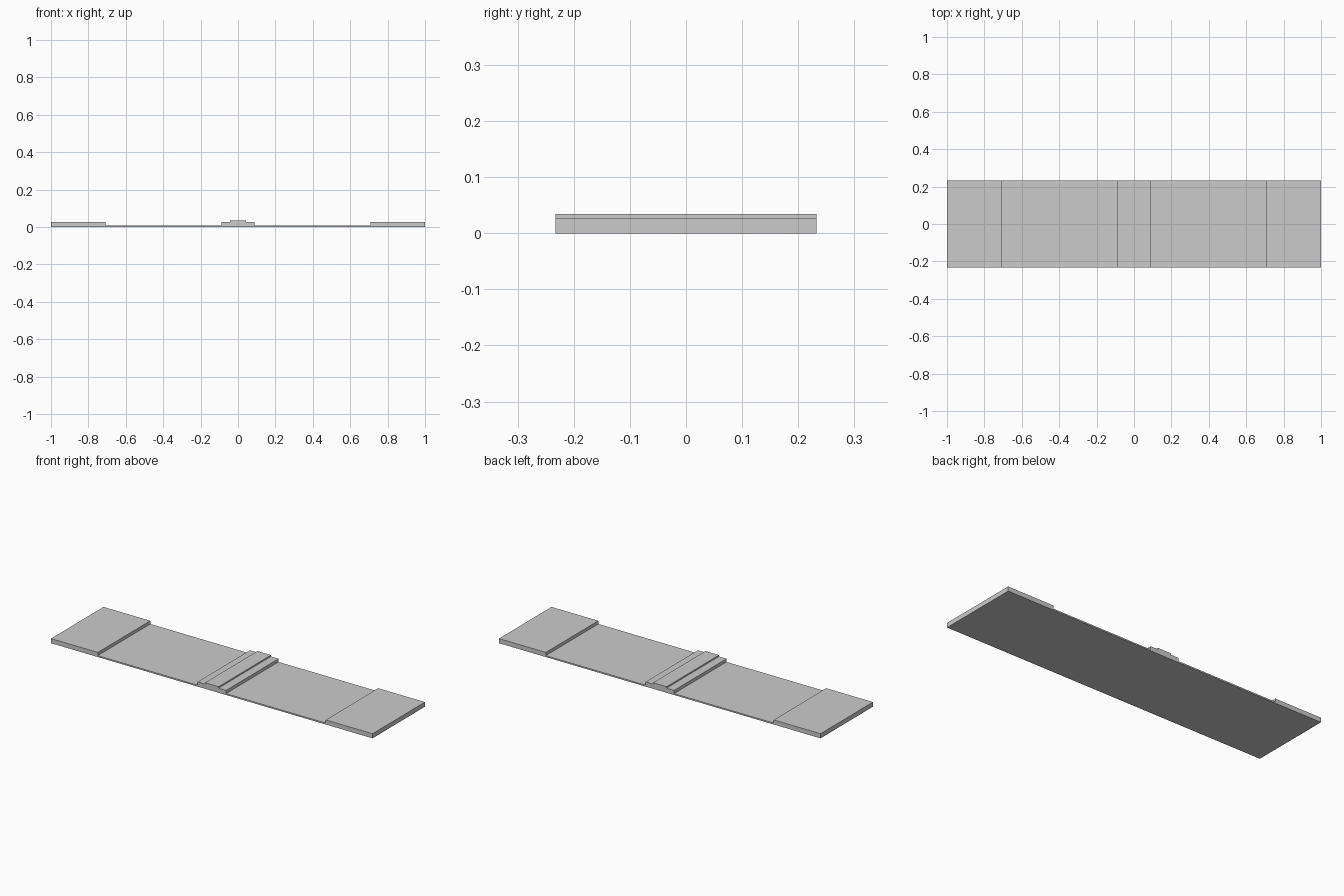
import bpy, bmesh

if "Cube" in bpy.data.objects:
    bpy.data.objects.remove(bpy.data.objects["Cube"])

HALF_WIDTH = 0.233

# Right half of the stepped cross-section (x, z), from centre outward
half = [(0.042, 0.034), (0.042, 0.026), (0.089, 0.026), (0.089, 0.008),
        (0.709, 0.008), (0.709, 0.026), (1.0, 0.026), (1.0, 0.0)]
profile = half + [(-x, z) for x, z in reversed(half)]

# Extrude the mirrored profile across the width
bm = bmesh.new()
face = bm.faces.new([bm.verts.new((x, -HALF_WIDTH, z)) for x, z in profile])
result = bmesh.ops.extrude_face_region(bm, geom=[face], use_keep_orig=True)
moved = [g for g in result["geom"] if isinstance(g, bmesh.types.BMVert)]
bmesh.ops.translate(bm, verts=moved, vec=(0, 2 * HALF_WIDTH, 0))
bmesh.ops.recalc_face_normals(bm, faces=bm.faces)

mesh = bpy.data.meshes.new("stepped_plank")
bm.to_mesh(mesh)
bm.free()
plank = bpy.data.objects.new("stepped_plank", mesh)
bpy.context.collection.objects.link(plank)
